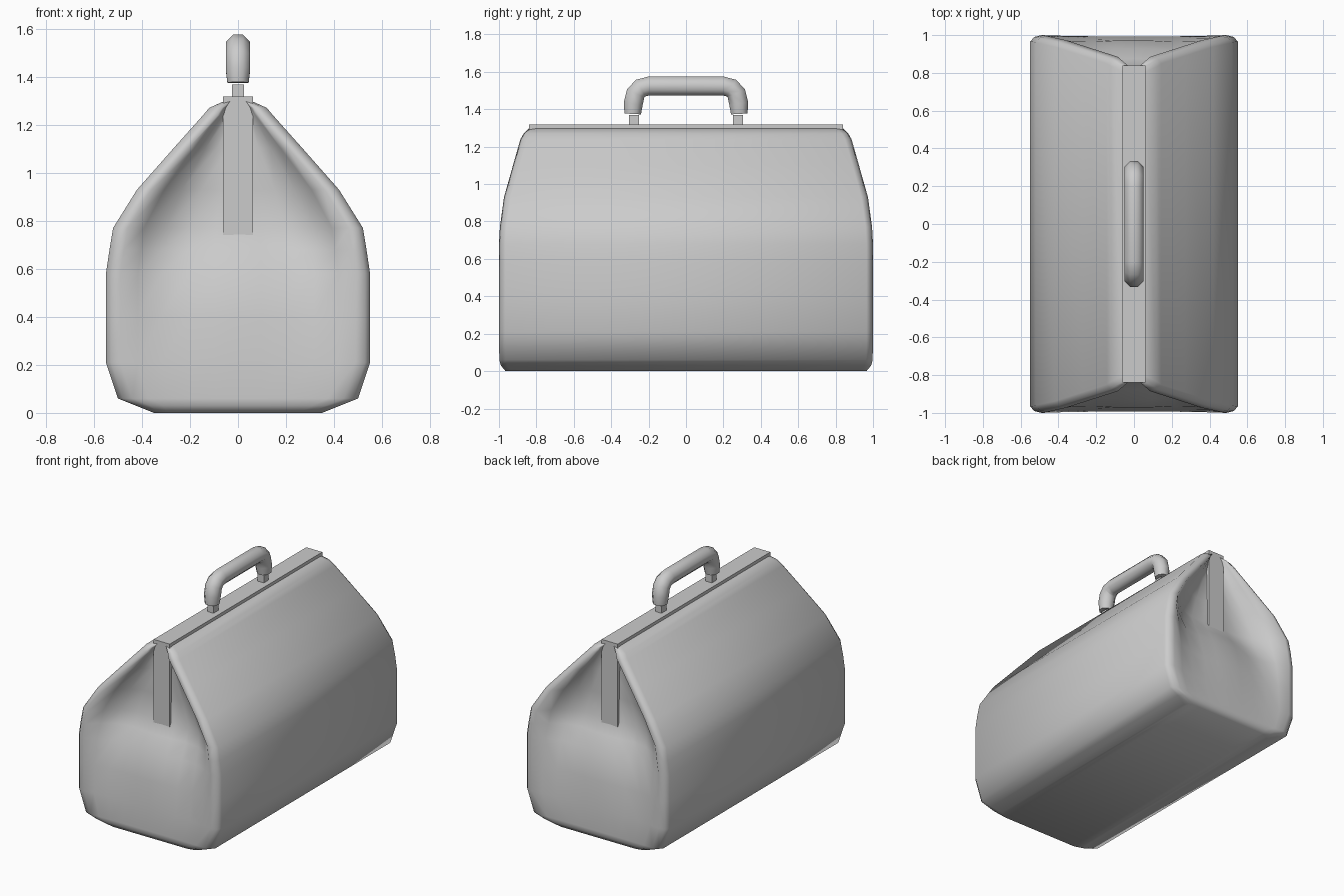
import bpy, bmesh, math

cube = bpy.data.objects.get("Cube")
if cube:
    bpy.data.objects.remove(cube, do_unlink=True)

grey = bpy.data.materials.new("plain grey")
grey.use_nodes = True
GREY = (0.6, 0.6, 0.6, 1)
grey.diffuse_color = GREY
grey.node_tree.nodes["Principled BSDF"].inputs["Base Color"].default_value = GREY


def add_object(name, bm):
    bmesh.ops.recalc_face_normals(bm, faces=bm.faces)
    mesh = bpy.data.meshes.new(name)
    bm.to_mesh(mesh)
    bm.free()
    mesh.materials.append(grey)
    ob = bpy.data.objects.new(name, mesh)
    bpy.context.collection.objects.link(ob)
    return ob


def add_box(name, x, y, z):
    bm = bmesh.new()
    bmesh.ops.create_cube(bm, size=1)
    for v in bm.verts:
        v.co = [lo + (c + 0.5) * (hi - lo) for c, (lo, hi) in zip(v.co, (x, y, z))]
    return add_object(name, bm)


# Bag body: rows of (height, half width, rim y, centre of end panel y, side dent)
rows = [
    (0.0, 0.35, 0.965, 0.965, 0), (0.03, 0.425, 0.99, 0.99, 0),
    (0.06, 0.50, 0.998, 0.993, 0), (0.21, 0.55, 1.0, 0.98, 0.005),
    (0.40, 0.55, 1.0, 0.972, 0.015), (0.58, 0.55, 1.0, 0.93, 0.03),
    (0.68, 0.535, 1.0, 0.875, 0.035), (0.77, 0.52, 0.995, 0.825, 0.02),
    (0.93, 0.42, 0.973, 0.825, 0.02), (1.10, 0.27, 0.925, 0.82, 0.01),
    (1.24, 0.145, 0.885, 0.81, 0), (1.27, 0.12, 0.868, 0.81, 0),
    (1.297, 0.06, 0.84, 0.81, 0),
]
# Rolled rim: (share of rim width, drop in y)
rim_cols = [(0, 0.035), (0.35, 0.01), (1, 0)]
# Panel inside the rim: (share of inner half width, blend to centre, dent)
panel_cols = [(0.85, 0.35, 0.6), (0.65, 0.7, 1), (0.42, 0.95, 0.6), (0.2, 1, 0.1)]

bm = bmesh.new()
ends = []
for side in (-1, 1):
    grid = []
    for z, width, rim, centre, dent in rows:
        rim_width = min(0.06, 0.45 * width)
        inner = width - rim_width
        half = [(width - rim_width * k, rim - drop) for k, drop in rim_cols]
        half += [(inner * s, rim + (centre - rim) * w - dent * d) for s, w, d in panel_cols]
        line = [(-x, y) for x, y in half] + [(0, centre)] + half[::-1]
        grid.append([bm.verts.new((x, side * y, z)) for x, y in line])
    n, m = len(grid), len(grid[0])
    for i in range(n - 1):
        for j in range(m - 1):
            bm.faces.new((grid[i][j], grid[i][j + 1], grid[i + 1][j + 1], grid[i + 1][j]))
    ends.append(grid)

# Long sides, bottom and top join the borders of both end panels
border = [(0, j) for j in range(m)] + [(i, m - 1) for i in range(1, n)]
border += [(n - 1, j) for j in range(m - 2, -1, -1)] + [(i, 0) for i in range(n - 2, 0, -1)]
front, back = ends
for (a, b), (c, d) in zip(border, border[1:] + border[:1]):
    bm.faces.new((front[a][b], front[c][d], back[c][d], back[a][b]))
body = add_object("bag_body", bm)
for p in body.data.polygons:
    p.use_smooth = True

# Closing frame: bar along the top and a leg down each end
add_box("frame_bar", (-0.062, 0.062), (-0.84, 0.84), (1.293, 1.318))
for label, s in (("front", -1), ("back", 1)):
    add_box(label + "_frame_leg", (-0.062, 0.062), sorted((s * 0.80, s * 0.84)), (0.73, 1.318))
    add_box(label + "_handle_peg", (-0.024, 0.024), sorted((s * 0.25, s * 0.304)), (1.31, 1.368))

# Handle: a tube swept along a rounded path in the y-z plane
arm = [(0.285, 1.375, 0.048), (0.282, 1.43, 0.055), (0.269, 1.485, 0.055),
       (0.243, 1.513, 0.055), (0.2, 1.524, 0.055)]
path = [(-y, z, r) for y, z, r in arm] + arm[::-1]
sides = 8
bm = bmesh.new()
rings = []
for k, (y, z, r) in enumerate(path):
    before, after = path[max(k - 1, 0)], path[min(k + 1, len(path) - 1)]
    angle = math.atan2(after[1] - before[1], after[0] - before[0])
    ring = []
    for t in range(sides):
        a = math.tau * (t + 0.5) / sides
        out = r * math.sin(a)
        ring.append(bm.verts.new((r * math.cos(a), y - out * math.sin(angle),
                                  z + out * math.cos(angle))))
    rings.append(ring)
for r0, r1 in zip(rings, rings[1:]):
    for t in range(sides):
        u = (t + 1) % sides
        bm.faces.new((r0[t], r0[u], r1[u], r1[t]))
caps = [bm.faces.new(rings[0]), bm.faces.new(rings[-1])]
for f in bm.faces:
    f.smooth = f not in caps
add_object("handle", bm)
